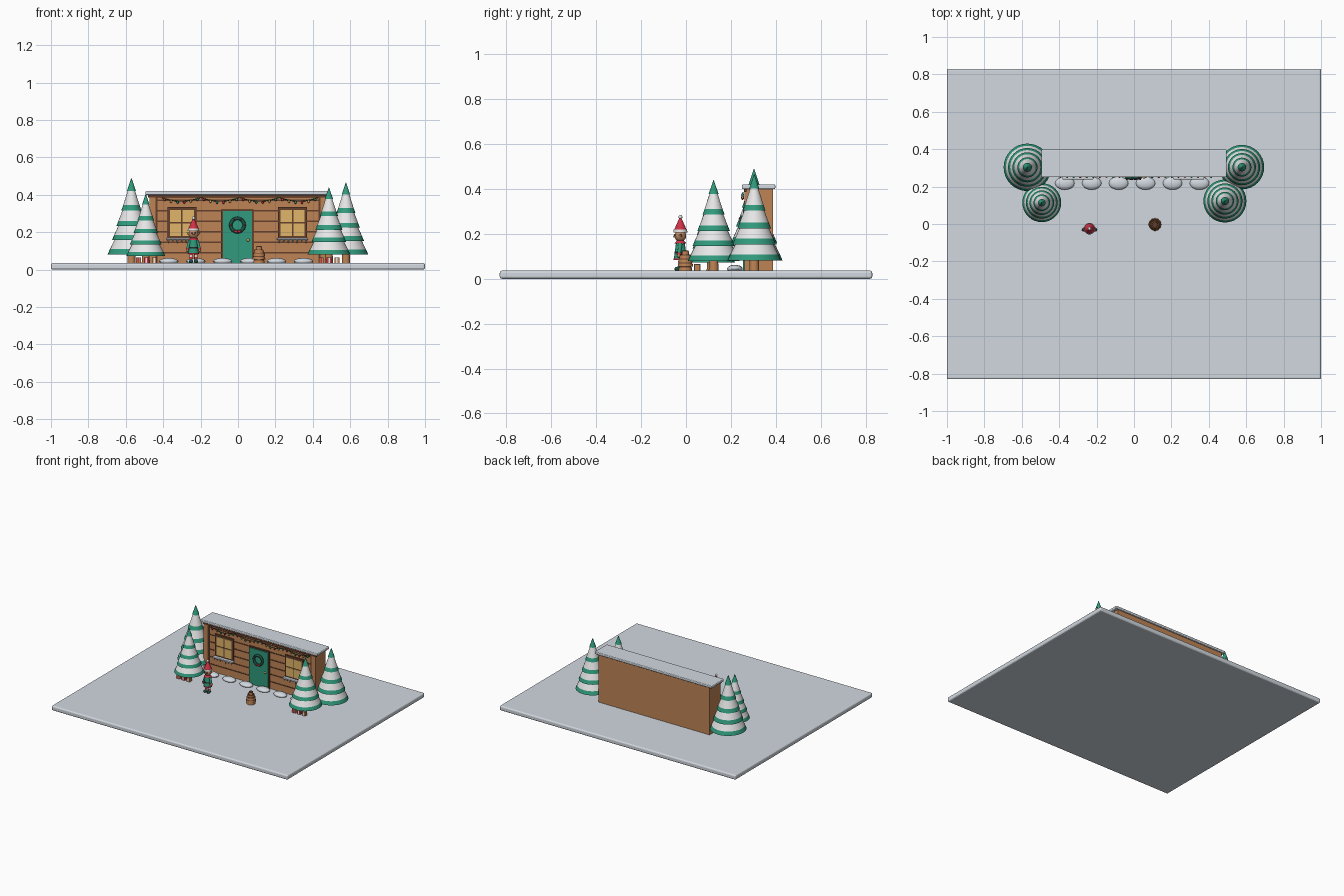
import bpy, bmesh, math
from mathutils import Matrix, Vector

if "Cube" in bpy.data.objects:
    bpy.data.objects.remove(bpy.data.objects["Cube"], do_unlink=True)


def material(name, *rgb):
    m = bpy.data.materials.new(name)
    m.use_nodes = True
    m.diffuse_color = (*rgb, 1)
    m.node_tree.nodes["Principled BSDF"].inputs["Base Color"].default_value = (*rgb, 1)
    return m


SNOW = material("snow", 0.64, 0.69, 0.74)
WHITE = material("white", 0.8, 0.8, 0.8)
WOOD = material("wood", 0.52, 0.23, 0.09)
DARK = material("dark_wood", 0.13, 0.05, 0.025)
GREEN = material("green", 0.03, 0.32, 0.2)
DEEP = material("deep_green", 0.012, 0.09, 0.06)
RED = material("red", 0.62, 0.03, 0.06)
GOLD = material("gold", 0.75, 0.47, 0.14)
SKIN = material("skin", 0.5, 0.24, 0.12)
BLACK = material("black", 0.02, 0.02, 0.02)


class Part:
    """Collects primitives and turns them into one object."""

    def __init__(self, name, mat):
        self.name, self.mat, self.bm = name, mat, bmesh.new()

    def box(self, x0, x1, y0, y1, z0, z1):
        c = Vector((x0 + x1, y0 + y1, z0 + z1)) / 2
        m = Matrix.Translation(c) @ Matrix.Diagonal((x1 - x0, y1 - y0, z1 - z0, 1))
        bmesh.ops.create_cube(self.bm, size=1, matrix=m)
        return self

    def ball(self, c, rx, ry=None, rz=None):
        m = Matrix.Translation(c) @ Matrix.Diagonal((rx, ry or rx, rz or rx, 1))
        bmesh.ops.create_uvsphere(self.bm, u_segments=16, v_segments=10, radius=1, matrix=m)
        return self

    def rod(self, a, b, r1, r2, seg=20):
        a, b = Vector(a), Vector(b)
        turn = (b - a).to_track_quat("Z", "Y").to_matrix().to_4x4()
        bmesh.ops.create_cone(self.bm, cap_ends=True, segments=seg, radius1=r1, radius2=r2,
                              depth=(b - a).length, matrix=Matrix.Translation((a + b) / 2) @ turn)
        return self

    def done(self, smooth=False, bevel=0):
        me = bpy.data.meshes.new(self.name)
        self.bm.to_mesh(me)
        self.bm.free()
        me.materials.append(self.mat)
        ob = bpy.data.objects.new(self.name, me)
        bpy.context.collection.objects.link(ob)
        if smooth:
            bpy.ops.object.select_all(action="DESELECT")
            ob.select_set(True)
            bpy.context.view_layer.objects.active = ob
            bpy.ops.object.shade_smooth_by_angle(angle=math.radians(40))
        if bevel:
            mod = ob.modifiers.new("soft_edge", "BEVEL")
            mod.width, mod.segments = bevel, 3
        return ob


def tube(name, mat, points, r, closed=False):
    cu = bpy.data.curves.new(name, "CURVE")
    cu.dimensions, cu.bevel_depth, cu.bevel_resolution = "3D", r, 2
    sp = cu.splines.new("POLY")
    sp.points.add(len(points) - 1)
    for p, co in zip(sp.points, points):
        p.co = (*co, 1)
    sp.use_cyclic_u = closed
    cu.materials.append(mat)
    bpy.context.collection.objects.link(bpy.data.objects.new(name, cu))


G = 0.036  # ground level
F = 0.27   # front wall plane

# Snowy ground and cabin shell
Part("ground", SNOW).box(-1, 1, -0.83, 0.83, 0, G).done(bevel=0.01)
Part("cabin_wall", WOOD).box(-0.47, 0.47, F, 0.387, G, 0.402).done()
Part("roof_snow", SNOW).box(-0.495, 0.495, 0.25, 0.398, 0.4, 0.42).done(bevel=0.005)

# Plank gaps, corner posts and eave board
gaps = Part("plank_gaps", DARK)
for i in range(6):
    z = 0.087 + 0.056 * i
    gaps.box(-0.47, 0.47, F - 0.003, F + 0.01, z, z + 0.007)
gaps.done()
posts = Part("corner_posts", WOOD)
trim = Part("eave_and_post_trim", DARK).box(-0.48, 0.48, 0.258, F, 0.386, 0.4)
for s in (-1, 1):
    posts.box(s * 0.457 - 0.016, s * 0.457 + 0.016, 0.26, F + 0.01, G, 0.39)
    trim.box(s * 0.436 - 0.005, s * 0.436 + 0.005, 0.264, F, G, 0.39)
posts.done()
trim.done()

# Windows with four panes, snowy sills and icicles
for side, x in (("right", -0.3), ("left", 0.292)):
    frame = Part(side + "_window_frame", DARK).box(x - 0.078, x + 0.078, 0.26, F, 0.165, 0.335)
    panes = Part(side + "_window_panes", GOLD)
    for sx in (-1, 1):
        for sz in (-1, 1):
            cx, cz = x + sx * 0.034, 0.25 + sz * 0.037
            panes.box(cx - 0.03, cx + 0.03, 0.257, 0.262, cz - 0.033, cz + 0.033)
    frame.done()
    panes.done()
    Part(side + "_window_sill", SNOW).box(x - 0.083, x + 0.083, 0.238, F, 0.158, 0.17).done(bevel=0.004)
    ice = Part(side + "_icicles", SNOW)
    for i in range(7):
        px = x - 0.072 + 0.024 * i
        ice.rod((px, 0.245, 0.159), (px, 0.245, 0.139 + 0.008 * (i % 2)), 0.005, 0.001, 8)
    ice.done(smooth=True)

# Door
Part("door_frame", DARK).box(-0.09, 0.084, 0.261, F, G, 0.322).done()
Part("door", GREEN).box(-0.08, 0.074, 0.255, F, G, 0.313).done()
Part("door_knob", GOLD).ball((0.054, 0.25, 0.158), 0.008).done(smooth=True)

# Wreath with berries and bow
circle = [math.tau * i / 24 for i in range(24)]
tube("wreath", DEEP, [(-0.003 + 0.036 * math.cos(a), 0.248, 0.238 + 0.036 * math.sin(a)) for a in circle],
     0.009, True)
berries = Part("wreath_berries", RED)
for a in circle[::4]:
    berries.ball((-0.003 + 0.036 * math.cos(a), 0.239, 0.238 + 0.036 * math.sin(a)), 0.004)
for s in (-1, 1):
    berries.ball((-0.003 + s * 0.009, 0.24, 0.203), 0.009, 0.005, 0.006)
berries.done(smooth=True)

# Sagging string of lights
wire = []
for i in range(49):
    x = -0.41 + 0.84 * i / 48
    wire.append((x, 0.254, 0.385 - 0.02 * abs(math.sin(math.pi * i / 12))))
tube("light_string", DEEP, wire, 0.002)
for k, (name, mat) in enumerate((("red_bulbs", RED), ("gold_bulbs", GOLD), ("green_bulbs", GREEN))):
    bulbs = Part(name, mat)
    for x, y, z in wire[2 * k + 1::6]:
        bulbs.ball((x, y - 0.002, z - 0.006), 0.006, 0.006, 0.008)
    bulbs.done(smooth=True)

# Snow mounds along the wall
mounds = Part("snow_mounds", SNOW)
for i in range(6):
    mounds.ball((-0.37 + 0.144 * i, 0.218, 0.044), 0.052, 0.035, 0.018)
mounds.done(smooth=True)


def tree(name, x, y, radius, base, top):
    """Stacked tiers: green rims with snow above each, and a green tip."""
    h = top - base
    tiers = (0, 0.185, 0.37, 0.575, 0.83)
    rim, cap = 0.068, 0.97
    green, snow = Part(name + "_branches", GREEN), Part(name + "_snow", WHITE)

    def ring(part, t0, t1, r0, r1):
        part.rod((x, y, base + h * t0), (x, y, base + h * t1), radius * r0, radius * r1, 32)

    for t, n in zip(tiers, tiers[1:]):
        mid = t + rim
        ring(green, t, mid, 1 - t, (1 - mid) * cap)
        ring(snow, mid, n + 0.01, (1 - mid) * cap, (1 - n) * 0.86)
    ring(green, tiers[-1], 1, 0.19, 0.004)
    green.done(smooth=True)
    snow.done(smooth=True)
    Part(name + "_trunk", WOOD).rod((x, y, G - 0.005), (x, y, base + 0.01), 0.022, 0.02).done(smooth=True)


tree("right_back_tree", -0.57, 0.303, 0.127, 0.082, 0.49)
tree("right_front_tree", -0.493, 0.114, 0.104, 0.073, 0.405)
tree("left_front_tree", 0.486, 0.123, 0.115, 0.08, 0.44)
tree("left_back_tree", 0.577, 0.304, 0.119, 0.082, 0.467)

# Presents beneath the front trees
for side, cx in (("right", -0.49), ("left", 0.487)):
    for i, (box_mat, band_mat) in enumerate(((WOOD, RED), (RED, WHITE), (WOOD, WHITE))):
        x, y = cx - 0.042 + 0.042 * i, 0.05
        label = f"{side}_present_{i + 1}"
        Part(label, box_mat).box(x - 0.013, x + 0.013, y - 0.013, y + 0.013, G, 0.064).done()
        Part(label + "_ribbon", band_mat).box(x - 0.004, x + 0.004, y - 0.015, y + 0.015, G, 0.066).done()

# Little barrel-shaped stack of wood
bx, by = 0.112, -0.003
layers, bands = Part("wood_stack", WOOD), Part("wood_stack_bands", DARK)
z = G
for r in (0.03, 0.034, 0.032, 0.026, 0.016):
    layers.rod((bx, by, z), (bx, by, z + 0.014), r, r * 0.97)
    bands.rod((bx, by, z + 0.014), (bx, by, z + 0.018), r * 0.9, r * 0.85)
    z += 0.018
layers.done(smooth=True)
bands.done(smooth=True)

# Helper figure in tunic and pointed hat
ex, ey = -0.238, -0.025


def at(dx, dy, z):
    return (ex + dx, ey + dy, z)


red, green, white = Part("figure_red_trim", RED), Part("figure_tunic", GREEN), Part("figure_white_trim", WHITE)
skin, black = Part("figure_head_and_hands", SKIN), Part("figure_eyes_and_belt", BLACK)
shoes = Part("figure_shoes", DEEP)
green.rod(at(0, 0, 0.088), at(0, 0, 0.165), 0.029, 0.019)
black.rod(at(0, 0, 0.113), at(0, 0, 0.121), 0.0265, 0.0255)
red.rod(at(0, 0, 0.158), at(0, 0, 0.17), 0.026, 0.016)
red.rod(at(0, 0, 0.083), at(0, 0, 0.09), 0.031, 0.03)
skin.ball(at(0, 0, 0.191), 0.026)
skin.ball(at(0, -0.027, 0.189), 0.005)
white.rod(at(0, 0, 0.207), at(0, 0, 0.219), 0.031, 0.03)
red.rod(at(0, 0, 0.218), at(0, 0, 0.272), 0.028, 0.004)
white.ball(at(0, 0, 0.275), 0.009)
for s in (-1, 1):
    for i in range(4):
        leg = red if i % 2 else white
        leg.rod(at(s * 0.013, 0, 0.045 + 0.011 * i), at(s * 0.013, 0, 0.056 + 0.011 * i), 0.009, 0.009)
    shoes.ball(at(s * 0.014, -0.008, 0.044), 0.011, 0.019, 0.01)
    green.rod(at(s * 0.019, 0, 0.156), at(s * 0.031, -0.006, 0.112), 0.009, 0.008)
    red.rod(at(s * 0.0305, -0.006, 0.114), at(s * 0.032, -0.006, 0.107), 0.01, 0.01)
    skin.ball(at(s * 0.033, -0.007, 0.102), 0.008)
    skin.rod(at(s * 0.022, 0, 0.19), at(s * 0.038, 0.003, 0.199), 0.008, 0.001, 10)
    black.ball(at(s * 0.01, -0.024, 0.196), 0.004)
for part in (red, green, white, skin, black, shoes):
    part.done(smooth=True)
